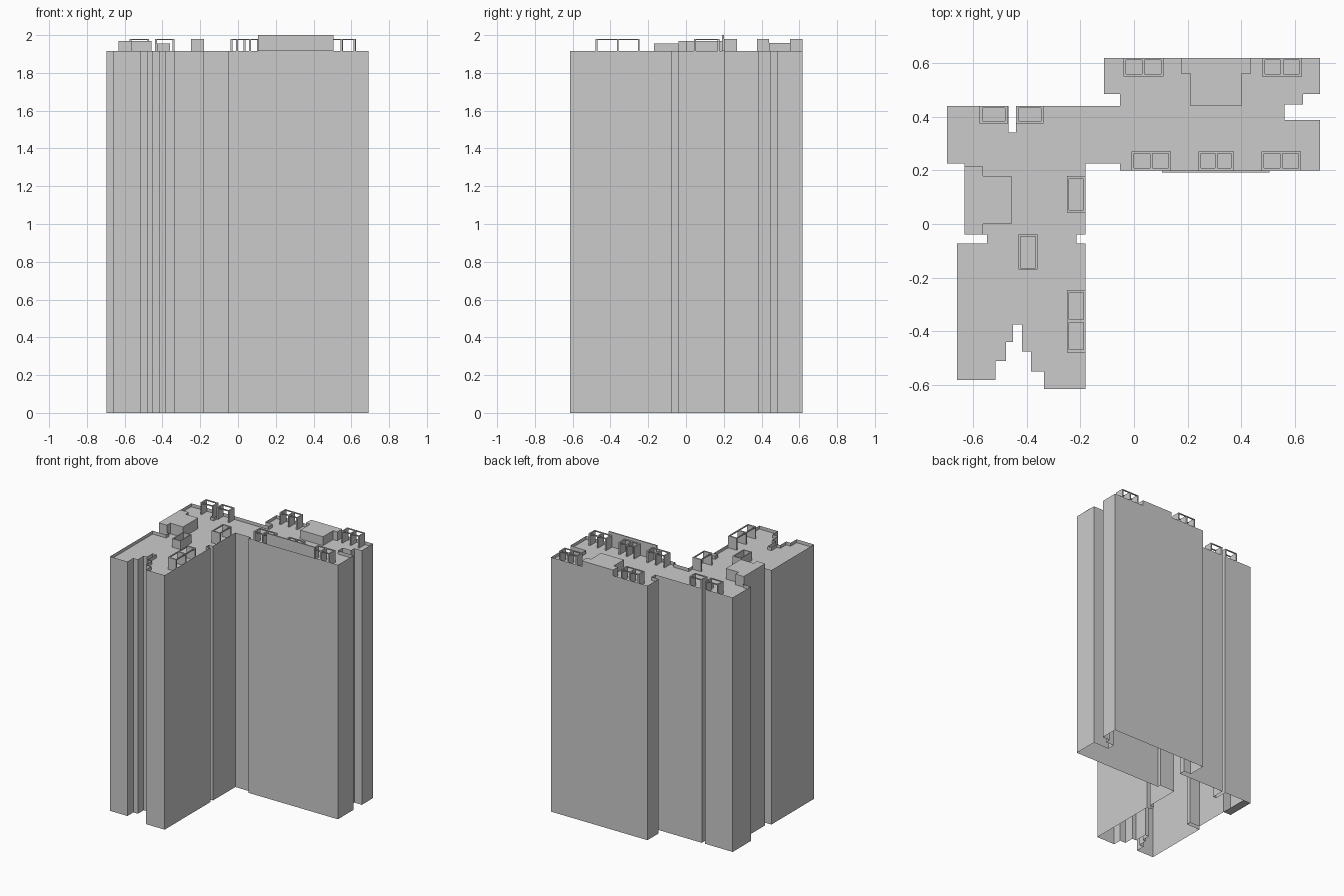
import bpy, bmesh

if "Cube" in bpy.data.objects:
    bpy.data.objects.remove(bpy.data.objects["Cube"])

ROOF, TOP, RAIL = 1.89, 1.915, 1.98


def finish(name, bm):
    me = bpy.data.meshes.new(name)
    bm.to_mesh(me)
    bm.free()
    ob = bpy.data.objects.new(name, me)
    bpy.context.collection.objects.link(ob)
    return ob


def extrude_plan(name, pts, z0, z1, cap):
    """Clockwise plan -> outward walls from z0 to z1 and an upward cap at height cap."""
    bm = bmesh.new()
    lo = [bm.verts.new((x, y, z0)) for x, y in pts]
    hi = [bm.verts.new((x, y, z1)) for x, y in pts]
    n = len(pts)
    for i in range(n):
        j = (i + 1) % n
        bm.faces.new((lo[i], hi[i], hi[j], lo[j]))
    top = hi if cap == z1 else [bm.verts.new((x, y, cap)) for x, y in pts]
    bm.faces.new(top[::-1])
    return finish(name, bm)


def add_box(bm, x0, x1, y0, y1, z0, z1):
    vs = bmesh.ops.create_cube(bm, size=1)["verts"]
    for v in vs:
        v.co = (x1 if v.co.x > 0 else x0,
                y1 if v.co.y > 0 else y0,
                z1 if v.co.z > 0 else z0)


def roof_frame(name, x0, x1, y0, y1, cells, along="x", t=0.01):
    """Open frame: cross walls along one axis, joined by thin top rails."""
    bm = bmesh.new()
    a0, a1, b0, b1 = (x0, x1, y0, y1) if along == "x" else (y0, y1, x0, x1)

    def put(a, b, c, d, zl, zh):
        if along == "x":
            add_box(bm, a, b, c, d, zl, zh)
        else:
            add_box(bm, c, d, a, b, zl, zh)

    for i in range(cells + 1):
        a = a0 + (a1 - a0 - t) * i / cells
        put(a, a + t, b0, b1, ROOF, RAIL)
    for b in (b0, b1 - 0.008):
        put(a0, a1, b, b + 0.008, RAIL - 0.007, RAIL)
    return finish(name, bm)


# Tower shell: open underneath, thin parapet above a slightly sunken roof
outline = [
    (-.697, .44), (-.467, .44), (-.467, .34), (-.44, .34), (-.44, .44), (-.052, .44),
    (-.052, .485), (-.112, .485), (-.112, .618), (.692, .618), (.692, .485), (.63, .485),
    (.63, .445), (.56, .445), (.56, .387), (.692, .387), (.692, .2), (-.052, .2),
    (-.052, .225), (-.18, .225), (-.18, -.04), (-.215, -.04), (-.215, -.073), (-.18, -.073),
    (-.18, -.615), (-.335, -.615), (-.335, -.55), (-.383, -.55), (-.383, -.475),
    (-.418, -.475), (-.418, -.375), (-.45, -.375), (-.45, -.44), (-.477, -.44),
    (-.477, -.51), (-.515, -.51), (-.515, -.58), (-.66, -.58), (-.66, -.073),
    (-.547, -.073), (-.547, -.04), (-.632, -.04), (-.632, .225), (-.697, .225)]
extrude_plan("tower_shell", outline, 0, TOP, ROOF)

# Small underside panel below the projecting left bay
bm = bmesh.new()
bm.faces.new([bm.verts.new((x, y, 0)) for x, y in
              ((-.697, .225), (-.697, .44), (-.632, .44), (-.632, .225))])
finish("bay_underside", bm)

# T-shaped stair housings on the roof
extrude_plan("left_stair_housing", [
    (-.632, .215), (-.563, .215), (-.563, .178), (-.457, .178), (-.457, 0),
    (-.563, 0), (-.563, -.04), (-.632, -.04)], ROOF, 1.97, 1.97)
extrude_plan("back_stair_housing", [
    (.175, .618), (.435, .618), (.435, .56), (.4, .56), (.4, .44),
    (.21, .44), (.21, .56), (.175, .56)], ROOF, 1.957, 1.957)

# Raised panel on the front of the right wing
bm = bmesh.new()
add_box(bm, .105, .505, .191, .2, TOP, 2.0)
finish("front_panel", bm)

# Open-topped roof shaft
bm = bmesh.new()
x0, x1, y0, y1, t = -.43, -.36, -.17, -.04, .007
for b in ((x0, x0 + t, y0, y1), (x1 - t, x1, y0, y1),
          (x0 + t, x1 - t, y0, y0 + t), (x0 + t, x1 - t, y1 - t, y1)):
    add_box(bm, *b, ROOF, 1.955)
finish("roof_shaft", bm)

# Open roof frames around the edge
frames = [
    (-.04, .11, .55, .618, 2, "x"), (.477, .625, .55, .618, 2, "x"),
    (-.01, .138, .2, .27, 2, "x"), (.24, .372, .2, .27, 2, "x"), (.475, .622, .2, .27, 2, "x"),
    (-.575, -.47, .375, .44, 1, "x"), (-.44, -.337, .375, .44, 1, "x"),
    (-.25, -.18, .043, .178, 1, "y"), (-.25, -.18, -.478, -.245, 2, "y")]
for i, f in enumerate(frames):
    roof_frame(f"roof_frame_{i + 1}", *f)
